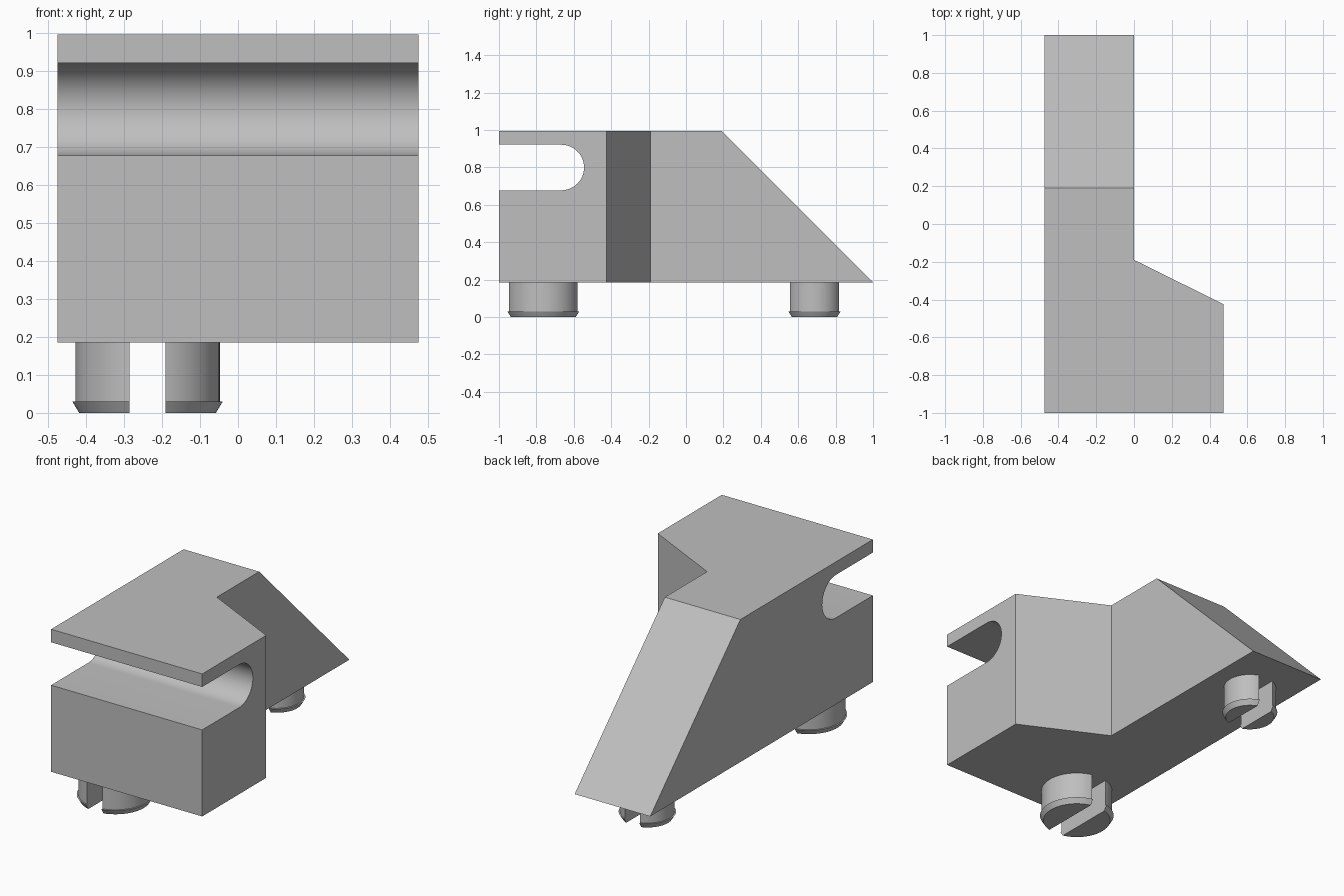
import bpy, bmesh
from math import acos, cos, sin, pi, radians

if "Cube" in bpy.data.objects:
    bpy.data.objects.remove(bpy.data.objects["Cube"], do_unlink=True)

grey = bpy.data.materials.new("plain grey")
grey.use_nodes = True
colour = (0.52, 0.52, 0.52, 1)
grey.diffuse_color = colour
grey.node_tree.nodes["Principled BSDF"].inputs["Base Color"].default_value = colour

BASE, TOP, HALF = 0.185, 0.995, 0.475


def loft(name, rings):
    """Solid skinned through rings of equal length, capped at both ends."""
    bm = bmesh.new()
    loops = [[bm.verts.new(p) for p in ring] for ring in rings]
    for a, b in zip(loops, loops[1:]):
        for i in range(len(a)):
            j = (i + 1) % len(a)
            bm.faces.new((a[i], a[j], b[j], b[i]))
    bm.faces.new(loops[0][::-1])
    bm.faces.new(loops[-1])
    bmesh.ops.recalc_face_normals(bm, faces=bm.faces)
    mesh = bpy.data.meshes.new(name)
    bm.to_mesh(mesh)
    bm.free()
    mesh.materials.append(grey)
    ob = bpy.data.objects.new(name, mesh)
    bpy.context.collection.objects.link(ob)
    return ob


def activate(ob):
    bpy.ops.object.select_all(action="DESELECT")
    ob.select_set(True)
    bpy.context.view_layer.objects.active = ob


def smooth(ob):
    activate(ob)
    bpy.ops.object.shade_smooth_by_angle(angle=radians(30))


# Block: side profile with sloped back and round-ended front groove
low, high, groove_end = 0.677, 0.921, -0.545
r = (high - low) / 2
groove = [(groove_end - r + r * cos(t), (low + high) / 2 + r * sin(t))
          for t in (-pi / 2 + pi * i / 24 for i in range(25))]
side = [(-1, BASE), (-1, low)] + groove + [(-1, high), (-1, TOP), (0.19, TOP), (1, BASE)]
block = loft("block", [[(x, y, z) for y, z in side] for x in (-HALF, HALF)])

# Plan outline trims the block to a narrow tail
plan = [(-0.6, -1.2), (0.6, -1.2), (0.6, -0.425 + 0.125 * 0.235 / HALF),
        (0, -0.19), (0, 1.2), (-0.6, 1.2)]
plan[2] = (0.6, -0.19 - 0.6 * 0.235 / HALF)
trim = loft("plan_trim", [[(x, y, z) for x, y in plan] for z in (0, 1.2)])
trim.hide_render = True
mod = block.modifiers.new("trim", "BOOLEAN")
mod.operation, mod.solver, mod.object = "INTERSECT", "EXACT", trim
activate(block)
bpy.ops.object.modifier_apply(modifier="trim")
bpy.data.objects.remove(trim, do_unlink=True)
smooth(block)


# Split snap pegs: two lipped half prongs either side of a slot
def prong(name, y, radius, side):
    gap, rings = 0.0475, []
    for z, grow in ((0, -0.01), (0.03, 0.008), (0.03, 0), (BASE + 0.003, 0)):
        rad = radius + grow
        a = acos(gap / rad)
        rings.append([(-0.238 + side * rad * cos(t), y + rad * sin(t), z)
                      for t in (-a + 2 * a * i / 32 for i in range(33))])
    smooth(loft(name, rings))


for label, y, radius in (("front", -0.763, 0.19), ("back", 0.687, 0.14)):
    for word, side in (("left", 1), ("right", -1)):
        prong(f"{label}_peg_{word}_prong", y, radius, side)
